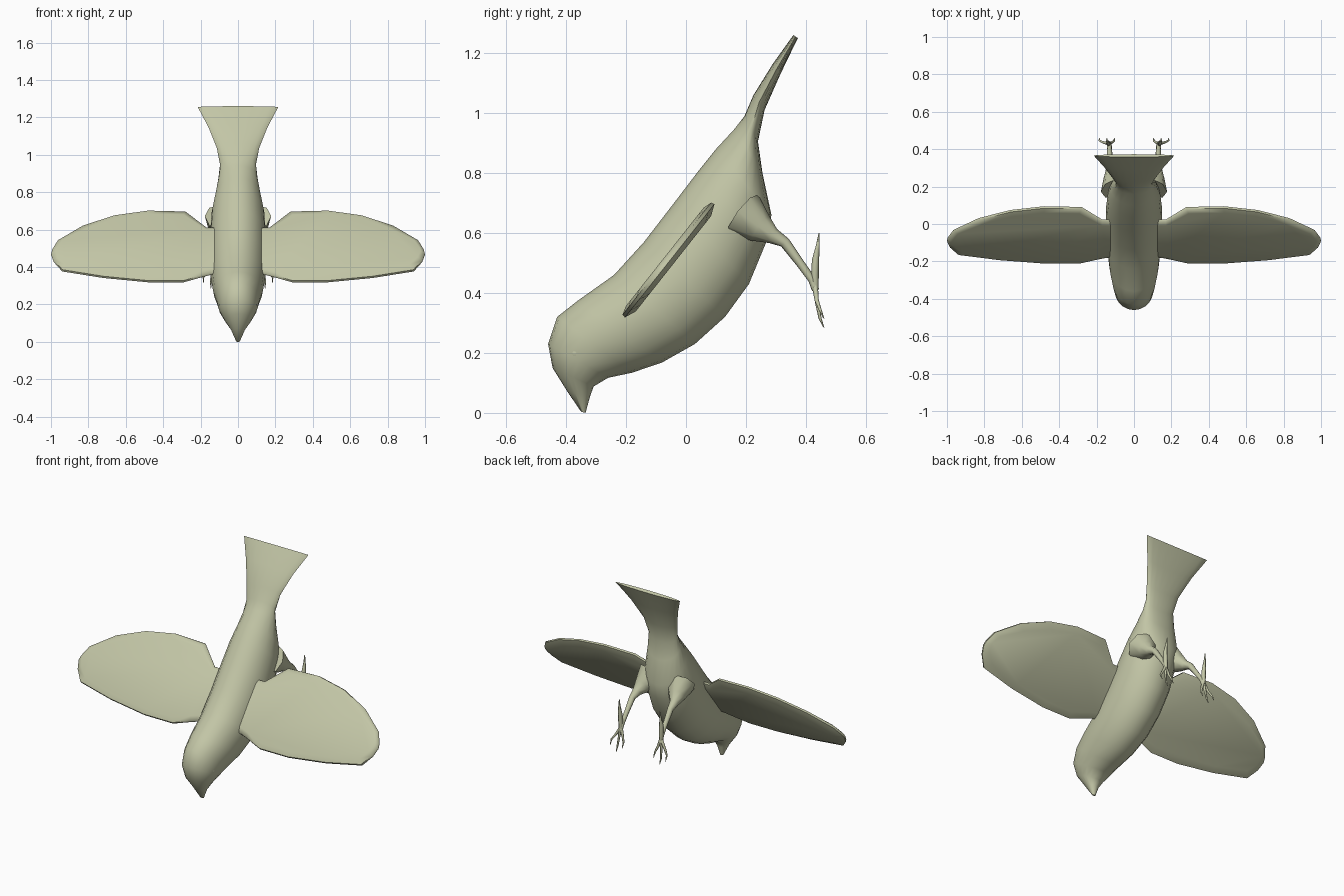
import bpy, bmesh, math
from mathutils import Vector

if "Cube" in bpy.data.objects:
    bpy.data.objects.remove(bpy.data.objects["Cube"])

mat = bpy.data.materials.new("sage_grey")
mat.diffuse_color = (0.54, 0.56, 0.38, 1)
mat.use_nodes = True
mat.node_tree.nodes["Principled BSDF"].inputs["Base Color"].default_value = mat.diffuse_color


def loft(name, rings, angle=50):
    """Skin a list of equal-length point rings and cap both ends."""
    bm = bmesh.new()
    vs = [[bm.verts.new(p) for p in r] for r in rings]
    n = len(vs[0])
    for a, b in zip(vs, vs[1:]):
        for i in range(n):
            j = (i + 1) % n
            bm.faces.new((a[i], a[j], b[j], b[i]))
    bm.faces.new(vs[0])
    bm.faces.new(vs[-1])
    bmesh.ops.recalc_face_normals(bm, faces=bm.faces)
    me = bpy.data.meshes.new(name)
    bm.to_mesh(me)
    bm.free()
    me.materials.append(mat)
    ob = bpy.data.objects.new(name, me)
    bpy.context.collection.objects.link(ob)
    bpy.ops.object.select_all(action='DESELECT')
    ob.select_set(True)
    bpy.context.view_layer.objects.active = ob
    bpy.ops.object.shade_smooth_by_angle(angle=math.radians(angle))
    return ob


def tube(name, path, side, n=8):
    """Tapered limb through (x, y, z, radius) points."""
    pts = [Vector((side * p[0], p[1], p[2])) for p in path]
    rings = []
    for i, p in enumerate(pts):
        d = (pts[min(i + 1, len(pts) - 1)] - pts[max(i - 1, 0)]).normalized()
        u = d.cross(Vector((1, 0, 0))).normalized()
        w = d.cross(u)
        rings.append([p + path[i][3] * (u * math.cos(t) + w * math.sin(t))
                      for t in (k * math.tau / n for k in range(n))])
    return loft(name, rings, 80)


# Body from beak to tail: back y, z, belly y, z, half width
sections = [
    (-.350, .004, -.335, .000, .010), (-.395, .070, -.320, .055, .036),
    (-.445, .150, -.308, .088, .073), (-.460, .230, -.260, .117, .102),
    (-.430, .320, -.180, .134, .116), (-.360, .375, -.080, .168, .133),
    (-.240, .460, .030, .230, .146), (-.140, .570, .130, .320, .150),
    (-.040, .700, .210, .430, .150), (.040, .805, .270, .575, .141),
    (.100, .880, .285, .660, .124), (.160, .945, .255, .800, .105),
    (.195, .990, .240, .905, .096), (.225, 1.060, .262, 1.010, .113),
    (.290, 1.165, .315, 1.130, .158), (.358, 1.260, .373, 1.250, .215),
]
rings = []
for by, bz, fy, fz, w in sections:
    back, belly = Vector((0, by, bz)), Vector((0, fy, fz))
    mid, half = (back + belly) / 2, (back - belly) / 2
    rings.append([mid + half * math.cos(t) + Vector((w * math.sin(t), 0, 0))
                  for t in (k * math.tau / 20 for k in range(20))])
loft("body", rings)

# Wing outline (x, z) lying on one slanted plane
outline = [(.05, .37), (.15, .36), (.19, .35), (.29, .322), (.48, .322), (.72, .345),
           (.94, .38), (.985, .43), (1.0, .47), (.995, .49), (.965, .54), (.83, .62),
           (.66, .675), (.48, .70), (.28, .695), (.17, .61), (.05, .61)]
normal = Vector((0, -.785, .62))


def wing_ring(side, offset, inset):
    ring = []
    for x, z in outline:
        cx, cz = .5, .51
        x2 = x - inset * max(-1, min(1, (x - cx) / .45)) if x > .2 else x
        z2 = z - inset * max(-1, min(1, (z - cz) / .12))
        p = Vector((side * x2, -.21 + (z2 - .32) * .79, z2))
        ring.append(p + normal * offset)
    return ring


for side, tag in ((-1, "left"), (1, "right")):
    loft(tag + "_wing", [wing_ring(side, .015, .024), wing_ring(side, .006, .002),
                         wing_ring(side, -.006, 0), wing_ring(side, -.022, .03)], 60)
    # Leg with a broad thigh
    tube(tag + "_leg", [(.095, .19, .66, .085), (.115, .25, .615, .05), (.125, .29, .59, .027),
                        (.128, .33, .568, .018), (.13, .38, .50, .014), (.132, .42, .445, .013),
                        (.134, .432, .41, .012)], side)
    # Hind toe and three front toes
    tube(tag + "_hind_toe", [(.134, .432, .41, .010), (.136, .430, .46, .013),
                             (.138, .432, .51, .012), (.137, .440, .56, .006),
                             (.135, .444, .60, .002)], side, 6)
    for i, tx in enumerate((.105, .145, .185)):
        low = .285 if i == 1 else .315
        tube(f"{tag}_front_toe_{i + 1}", [
            (.134, .430, .425, .010), (.134 + (tx - .134) * .6, .436, .375, .007),
            (tx, .447, low + .03, .005), (tx, .460, low, .0015)], side, 6)
    # Slight eye bulge
    bpy.ops.mesh.primitive_uv_sphere_add(segments=16, ring_count=10, radius=.025,
                                         location=(side * .078, -.368, .2))
    eye = bpy.context.object
    eye.name = tag + "_eye"
    eye.data.materials.append(mat)
    bpy.ops.object.shade_smooth()
